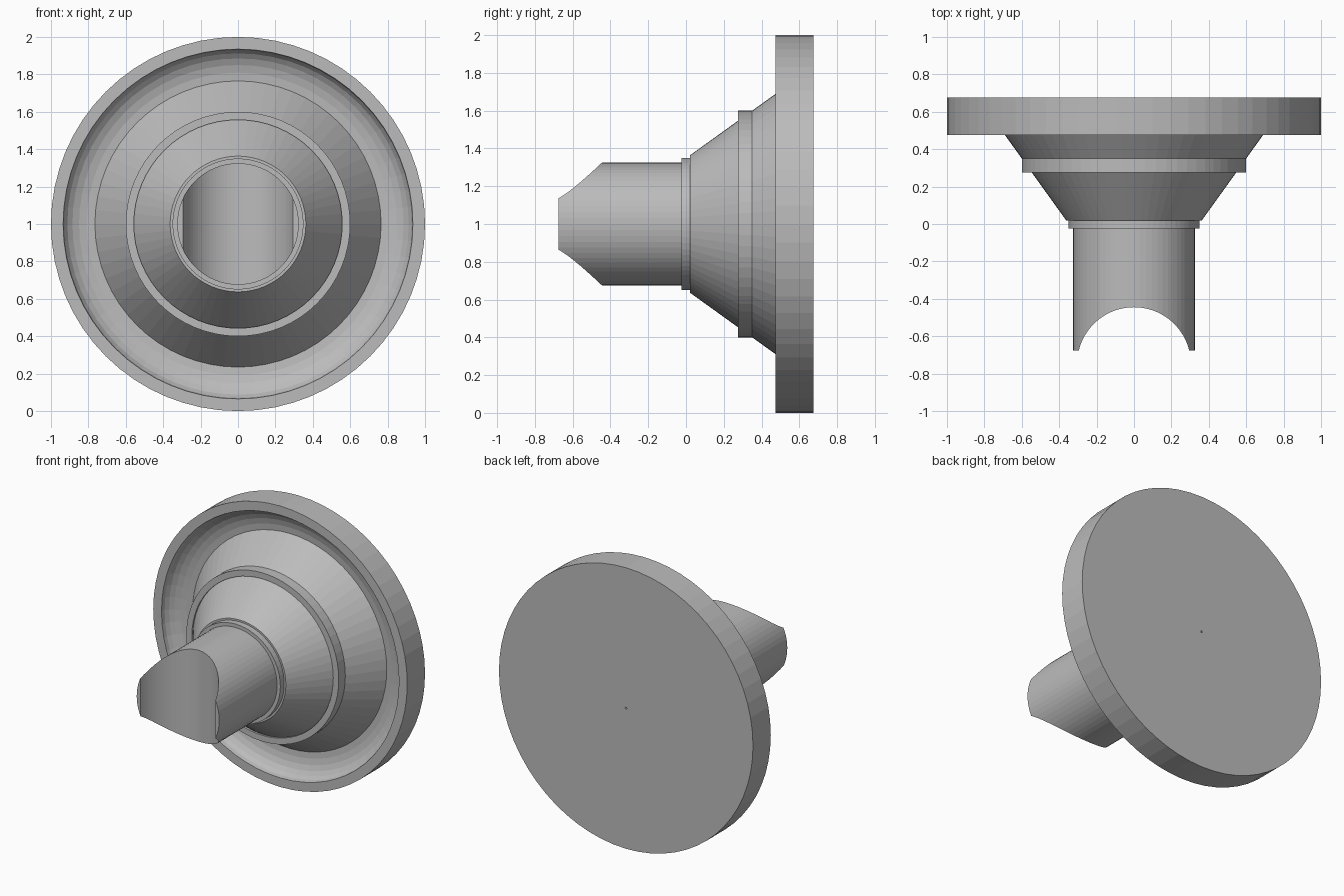
import bpy
import bmesh
import math

cube = bpy.data.objects.get("Cube")
if cube:
    bpy.data.objects.remove(cube)

grey = bpy.data.materials.new("plain grey")
grey.use_nodes = True
COLOUR = (0.5, 0.5, 0.5, 1)
grey.diffuse_color = COLOUR
grey.node_tree.nodes["Principled BSDF"].inputs["Base Color"].default_value = COLOUR

AXIS_Z = 1.0


def lathe(name, profile, sides=64, closed=False):
    """Spin (radius, y) points round the horizontal axis."""
    bm = bmesh.new()
    verts = [bm.verts.new((0, y, AXIS_Z + r)) for r, y in profile]
    edges = [bm.edges.new(pair) for pair in zip(verts, verts[1:])]
    if closed:
        edges.append(bm.edges.new((verts[-1], verts[0])))
    bmesh.ops.spin(bm, geom=verts + edges, cent=(0, 0, AXIS_Z), axis=(0, 1, 0),
                   angle=2 * math.pi, steps=sides, use_merge=True)
    bmesh.ops.remove_doubles(bm, verts=bm.verts, dist=1e-5)
    bmesh.ops.recalc_face_normals(bm, faces=bm.faces)
    mesh = bpy.data.meshes.new(name)
    bm.to_mesh(mesh)
    bm.free()
    mesh.materials.append(grey)
    obj = bpy.data.objects.new(name, mesh)
    bpy.context.collection.objects.link(obj)
    return obj


# Base disc: hollowed front with a curved wall, pinhole in the back
hollow = [(0.765 + 0.17 * math.cos(a), 0.475 + 0.105 * math.sin(a))
          for a in (math.radians(15 * i) for i in range(7))]
lathe("base_disc", [(0, 0.6), (0.007, 0.6), (0.007, 0.675), (1, 0.675), (1, 0.475)]
      + hollow + [(0, 0.58)])

# Flared cone body rising out of the hollow
lathe("cone_body", [(0, 0.02), (0.363, 0.02), (0.55, 0.28), (0.60, 0.35), (0.765, 0.58), (0, 0.58)])

# Raised bands round the cone and at the foot of the stem
lathe("cone_band", [(0.557, 0.276), (0.6, 0.276), (0.6, 0.352), (0.557, 0.352)], closed=True)
lathe("stem_collar", [(0, -0.024), (0.35, -0.024), (0.35, 0.03), (0, 0.03)])

# Stem with a vertical round saddle cut across its end
stem = lathe("stem", [(0, -0.675), (0.325, -0.675), (0.325, 0.03), (0, 0.03)])
bpy.ops.mesh.primitive_cylinder_add(vertices=96, radius=0.304, depth=1.2,
                                    location=(0, -0.749, AXIS_Z))
cutter = bpy.context.object
cutter.name = "saddle_cutter"
cutter.hide_render = True
cutter.data.materials.append(grey)
cut = stem.modifiers.new("saddle", "BOOLEAN")
cut.operation = "DIFFERENCE"
cut.solver = "EXACT"
cut.object = cutter
bpy.context.view_layer.objects.active = stem
bpy.ops.object.modifier_apply(modifier=cut.name)
bpy.data.objects.remove(cutter)
